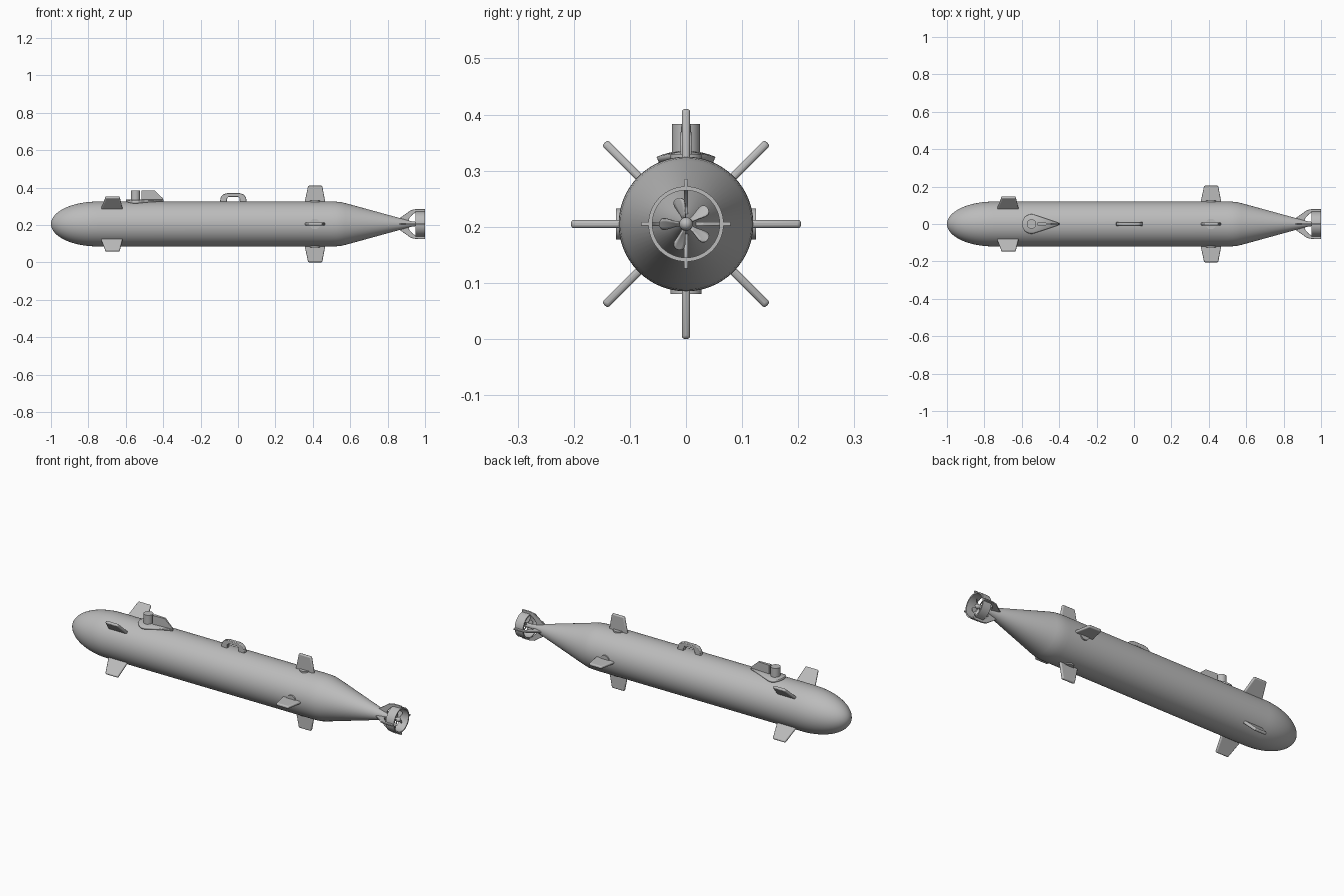
import bpy, bmesh, math
from mathutils import Matrix, Vector

cube = bpy.data.objects.get("Cube")
if cube:
    bpy.data.objects.remove(cube, do_unlink=True)

AXIS_Z = 0.205   # height of the hull centre line
R = 0.12         # hull radius

grey = bpy.data.materials.new("hull grey")
grey.use_nodes = True
COLOUR = (0.5, 0.5, 0.5, 1)
grey.diffuse_color = COLOUR
grey.node_tree.nodes["Principled BSDF"].inputs["Base Color"].default_value = COLOUR


def finish(bm, name, angle=0.0, bevel=0.0, thickness=0.0, segments=3):
    """Turn a bmesh built around the x axis into a shaded part on the hull."""
    bmesh.ops.recalc_face_normals(bm, faces=bm.faces)
    bm.transform(Matrix.Translation((0, 0, AXIS_Z)) @ Matrix.Rotation(angle, 4, 'X'))
    mesh = bpy.data.meshes.new(name)
    bm.to_mesh(mesh)
    bm.free()
    mesh.materials.append(grey)
    ob = bpy.data.objects.new(name, mesh)
    bpy.context.collection.objects.link(ob)
    if thickness:
        mod = ob.modifiers.new("thickness", 'SOLIDIFY')
        mod.thickness, mod.offset = thickness, 0
    if bevel:
        mod = ob.modifiers.new("rounding", 'BEVEL')
        mod.width, mod.segments = bevel, segments
        mod.limit_method = 'ANGLE'
    bpy.ops.object.select_all(action='DESELECT')
    ob.select_set(True)
    bpy.context.view_layer.objects.active = ob
    bpy.ops.object.shade_smooth_by_angle(angle=math.radians(35))
    return ob


def lathe(name, profile, steps=64, closed=False):
    """Spin (x, radius) points around the x axis."""
    bm = bmesh.new()
    verts = [bm.verts.new((x, 0, r)) for x, r in profile]
    pairs = list(zip(verts, verts[1:])) + ([(verts[-1], verts[0])] if closed else [])
    edges = [bm.edges.new(p) for p in pairs]
    bmesh.ops.spin(bm, geom=verts + edges, cent=(0, 0, 0), axis=(1, 0, 0),
                   angle=math.tau, steps=steps, use_merge=True)
    bmesh.ops.remove_doubles(bm, verts=bm.verts, dist=1e-5)
    return finish(bm, name)


def plate(name, outline, thick, angle=0.0, bevel=0.0, segments=3):
    """Extrude an (x, radius) outline across y, centred, then swing it about x."""
    bm = bmesh.new()
    face = bm.faces.new([bm.verts.new((x, -thick / 2, r)) for x, r in outline])
    out = bmesh.ops.extrude_face_region(bm, geom=[face])
    bmesh.ops.translate(bm, vec=(0, thick, 0),
                        verts=[v for v in out["geom"] if isinstance(v, bmesh.types.BMVert)])
    return finish(bm, name, angle, bevel, segments=segments)


def disc(name, x, r0, r1, radius, angle=0.0):
    """Upright cylinder between two distances from the axis."""
    bm = bmesh.new()
    bmesh.ops.create_cone(bm, cap_ends=True, segments=40, radius1=radius, radius2=radius,
                          depth=r1 - r0, matrix=Matrix.Translation((x, 0, (r0 + r1) / 2)))
    return finish(bm, name, angle)


def sheet(name, rows, angle=0.0, thickness=0.0):
    """Skin rows of points into a thin solid."""
    bm = bmesh.new()
    grid = [[bm.verts.new(p) for p in row] for row in rows]
    for a, b in zip(grid, grid[1:]):
        for i in range(len(a) - 1):
            bm.faces.new((a[i], a[i + 1], b[i + 1], b[i]))
    return finish(bm, name, angle, thickness=thickness)


# Hull: elliptical nose, straight body, softly rounded shoulder, tail cone
NOSE = 0.25
hull = [(-1 + NOSE * (1 - math.cos(t)), R * math.sin(t))
        for t in (math.pi / 2 * i / 16 for i in range(17))]
hull += [(0.50, R), (0.525, 0.1195), (0.55, 0.117), (0.575, 0.1115),
         (0.86, 0.033), (0.925, 0.015), (0.955, 0.011), (0.955, 0)]
lathe("hull", hull)

# Stern fins with round root pads, in a plus
stern_fin = [(0.355, 0.11), (0.468, 0.11), (0.45, 0.205), (0.375, 0.205)]
for i, side in enumerate(("top", "right", "bottom", "left")):
    a = i * math.pi / 2
    plate("stern_fin_" + side, stern_fin, 0.015, a, 0.006)
    disc("stern_fin_pad_" + side, 0.411, 0.10, 0.1245, 0.028, a)

# Bow fins, in a cross
bow_fin = [(-0.735, 0.105), (-0.615, 0.105), (-0.633, 0.205), (-0.708, 0.205)]
for i, side in enumerate(("upper_right", "lower_right", "lower_left", "upper_left")):
    plate("bow_fin_" + side, bow_fin, 0.015, math.pi / 4 + i * math.pi / 2, 0.006)

# Mast base: teardrop saddle curved to the hull
CX, CR, TIP = -0.548, 0.05, -0.398
tangent = math.acos(CR / (TIP - CX))
stations = [(CX - CR * math.cos(t), CR * math.sin(t))
            for t in ((math.pi - tangent) * i / 16 for i in range(17))]
stations.append((TIP, 0.0))
rows = []
for x, w in stations:
    w = max(w, 0.002)
    ys = [w * (j / 6 - 1) for j in range(13)]
    rows.append([(x, y, math.sqrt(0.124 ** 2 - y * y)) for y in ys])
sheet("mast_base", rows, thickness=0.013)

# Mast and the blade behind it
disc("mast", CX, 0.11, 0.178, 0.025)
blade = plate("mast_fairing", [(-0.515, 0.12), (-0.40, 0.12), (-0.40, 0.136),
                               (-0.445, 0.178), (-0.515, 0.178)], 0.018)
for v in blade.data.vertices:      # taper toward the trailing edge
    v.co.y *= 1 if v.co.x < -0.5 else (0.6 if v.co.x < -0.42 else 0.25)

# Lifting handle
plate("lifting_handle", [(-0.097, 0.115), (-0.093, 0.142), (-0.08, 0.158), (-0.058, 0.165),
                         (0.01, 0.165), (0.03, 0.158), (0.043, 0.142), (0.047, 0.115),
                         (0.010, 0.115), (0.008, 0.138), (0, 0.145),
                         (-0.05, 0.145), (-0.058, 0.138), (-0.06, 0.115)], 0.02, 0, 0.003, 2)

# Propeller duct and its four struts
lathe("propeller_duct", [(0.95, 0.060), (0.95, 0.067), (1.0, 0.067), (1.0, 0.060)], closed=True)
strut = [(0.855, 0.025), (0.925, 0.074), (0.95, 0.08), (1.0, 0.08), (1.0, 0.062),
         (0.95, 0.062), (0.935, 0.052), (0.915, 0.03), (0.915, 0.012)]
for i, side in enumerate(("top", "right", "bottom", "left")):
    plate("duct_strut_" + side, strut, 0.008, i * math.pi / 2, 0.002, 2)

# Propeller: domed hub and five twisted blades
lathe("propeller_hub", [(0.95, 0), (0.95, 0.012), (0.982, 0.012), (0.988, 0.0105),
                        (0.993, 0.006), (0.995, 0)], steps=32)
shape = [(0.008, 0.004, 55), (0.018, 0.006, 48), (0.028, 0.0095, 42), (0.036, 0.012, 38),
         (0.042, 0.0115, 35), (0.046, 0.008, 33), (0.048, 0.003, 32)]
rows = []
for r, w, pitch in shape:
    c, s = math.cos(math.radians(pitch)), math.sin(math.radians(pitch))
    rows.append([(0.972 + k * w * s, k * w * c, r) for k in (-1, -0.5, 0, 0.5, 1)])
for i in range(5):
    sheet(f"propeller_blade_{i + 1}", rows, math.pi / 2 + i * math.tau / 5, 0.003)
